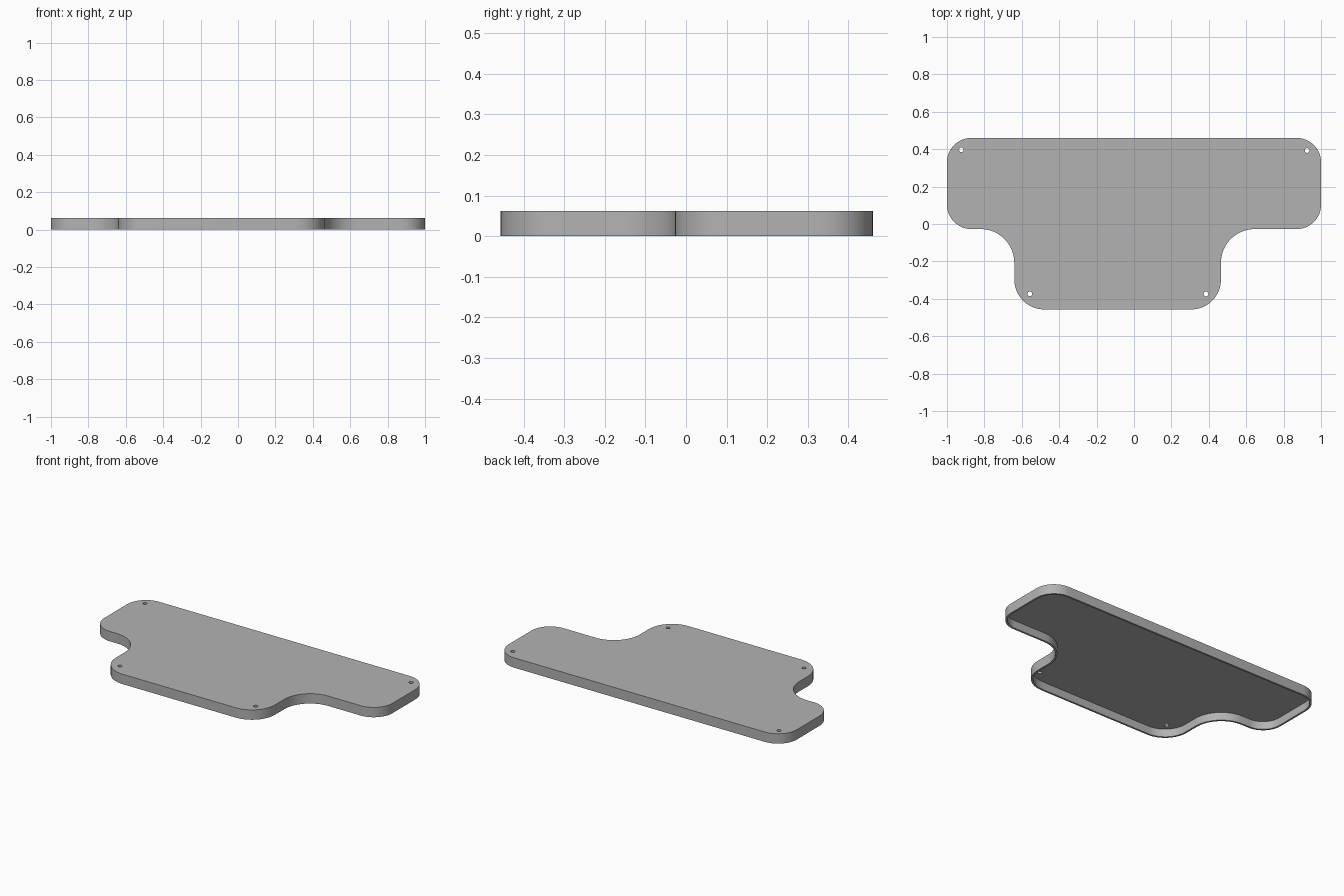
import bpy, bmesh, math
from mathutils import Vector

cube = bpy.data.objects.get("Cube")
if cube:
    bpy.data.objects.remove(cube, do_unlink=True)

HEIGHT, WALL = 0.062, 0.012

# Outline corners, counter-clockwise: x, y, fillet radius
CORNERS = [(-0.64, -0.457, 0.16), (0.465, -0.457, 0.16), (0.465, -0.027, 0.18),
           (1, -0.027, 0.13), (1, 0.46, 0.13), (-1, 0.46, 0.13),
           (-1, -0.027, 0.13), (-0.64, -0.027, 0.18)]
HOLES = [(-0.923, 0.397), (0.926, 0.393), (-0.557, -0.374), (0.385, -0.374)]


def outline(inset, steps=12):
    """Filleted outline, moved inwards by inset."""
    points = []
    for i, (x, y, radius) in enumerate(CORNERS):
        p = Vector((x, y))
        before = (p - Vector(CORNERS[i - 1][:2])).normalized()
        after = (Vector(CORNERS[(i + 1) % len(CORNERS)][:2]) - p).normalized()
        turn = 1 if before.cross(after) > 0 else -1
        p += inset * (Vector((-before.y, before.x)) + Vector((-after.y, after.x)))
        r = radius - turn * inset
        centre = p + r * (after - before)
        for k in range(steps + 1):
            a = math.pi / 2 * k / steps
            points.append(centre - r * after * math.cos(a) + r * before * math.sin(a))
    return points


def circle(x, y, r, sides=24):
    return [Vector((x + r * math.cos(math.tau * k / sides),
                    y + r * math.sin(math.tau * k / sides))) for k in range(sides)]


def prism(name, points, bottom, top):
    bm = bmesh.new()
    base = bm.faces.new([bm.verts.new((p.x, p.y, bottom)) for p in points])
    up = bmesh.ops.extrude_face_region(bm, geom=[base], use_keep_orig=True)["geom"]
    bmesh.ops.translate(bm, vec=(0, 0, top - bottom),
                        verts=[v for v in up if isinstance(v, bmesh.types.BMVert)])
    bmesh.ops.recalc_face_normals(bm, faces=bm.faces)
    mesh = bpy.data.meshes.new(name)
    bm.to_mesh(mesh)
    bm.free()
    obj = bpy.data.objects.new(name, mesh)
    bpy.context.collection.objects.link(obj)
    return obj


# Solid cover, then the hollow underside and screw holes cut out of it
cover = prism("cover_plate", outline(0), 0, HEIGHT)
cutters = [prism("underside_cutter", outline(WALL), -0.05, HEIGHT - WALL)]
cutters += [prism("hole_cutter", circle(x, y, 0.0125), -0.1, 0.1) for x, y in HOLES]
for cutter in cutters:
    cutter.hide_render = True
    cut = cover.modifiers.new(cutter.name, "BOOLEAN")
    cut.operation, cut.solver, cut.object = "DIFFERENCE", "EXACT", cutter

bpy.context.view_layer.update()
finished = bpy.data.meshes.new_from_object(
    cover.evaluated_get(bpy.context.evaluated_depsgraph_get()))
cover.modifiers.clear()
cover.data = finished
for cutter in cutters:
    bpy.data.objects.remove(cutter, do_unlink=True)

# Plain grey finish
grey = bpy.data.materials.new("grey")
grey.use_nodes = True
colour = (0.45, 0.45, 0.45, 1)
grey.diffuse_color = colour
grey.node_tree.nodes["Principled BSDF"].inputs["Base Color"].default_value = colour
finished.materials.clear()
finished.materials.append(grey)

bpy.ops.object.select_all(action="DESELECT")
cover.select_set(True)
bpy.context.view_layer.objects.active = cover
bpy.ops.object.shade_smooth_by_angle(angle=math.radians(30))
